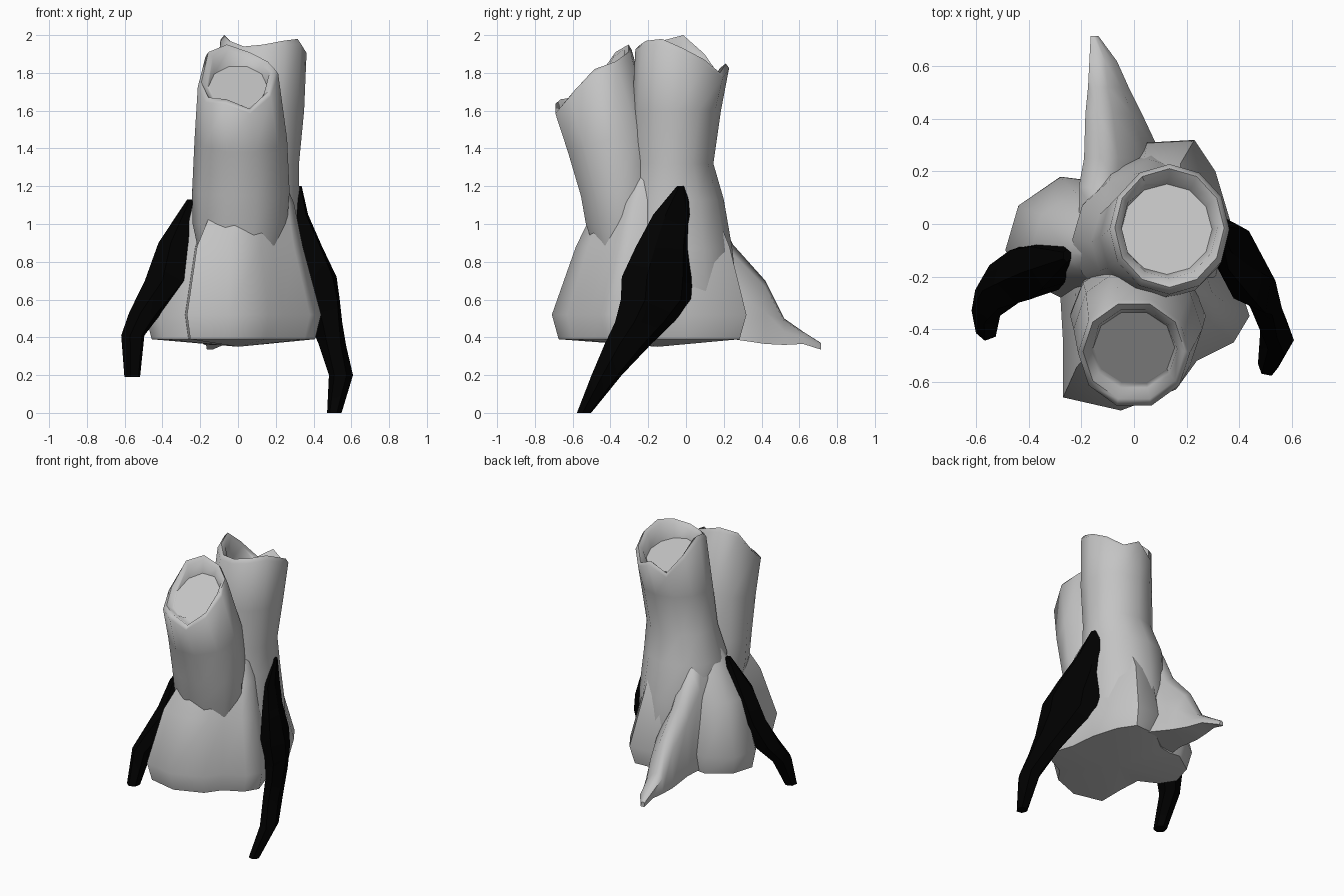
import bpy, bmesh, math
from mathutils import Vector

if "Cube" in bpy.data.objects:
    bpy.data.objects.remove(bpy.data.objects["Cube"], do_unlink=True)


def material(name, rgb):
    m = bpy.data.materials.new(name)
    m.use_nodes = True
    col = (*rgb, 1.0)
    m.diffuse_color = col
    m.node_tree.nodes["Principled BSDF"].inputs["Base Color"].default_value = col
    return m


BARK = material("grey bark", (0.55, 0.55, 0.55))
BLACK = material("black root", (0.0, 0.0, 0.0))


def loft(name, rings, mat, tip=None, angle=40):
    """Skin a list of equal-length rings, capping both ends."""
    bm = bmesh.new()
    loops = [[bm.verts.new(p) for p in r] for r in rings]
    n = len(loops[0])
    for a, b in zip(loops, loops[1:]):
        for i in range(n):
            j = (i + 1) % n
            bm.faces.new((a[i], a[j], b[j], b[i]))
    if tip:
        v = bm.verts.new(tip)
        for i in range(n):
            bm.faces.new((loops[0][(i + 1) % n], loops[0][i], v))
    else:
        bm.faces.new(loops[0][::-1])
    bm.faces.new(loops[-1])
    bmesh.ops.recalc_face_normals(bm, faces=bm.faces)
    me = bpy.data.meshes.new(name)
    bm.to_mesh(me)
    bm.free()
    me.materials.append(mat)
    ob = bpy.data.objects.new(name, me)
    bpy.context.collection.objects.link(ob)
    bpy.ops.object.select_all(action="DESELECT")
    ob.select_set(True)
    bpy.context.view_layer.objects.active = ob
    bpy.ops.object.shade_smooth_by_angle(angle=math.radians(angle))
    for p in ob.data.polygons:  # caps stay flat
        if len(p.vertices) > 4:
            p.use_smooth = False


def ring(cx, cy, z, rx, ry, slope=0.0, n=12):
    """Horizontal ellipse, tilted along y."""
    pts = []
    for i in range(n):
        a = math.tau * i / n
        dy = ry * math.sin(a)
        pts.append(Vector((cx + rx * math.cos(a), cy + dy, z + slope * dy)))
    return pts


def jagged(cx, cy, rx, ry, heights, drop=0.0):
    """Ellipse whose points follow a list of heights."""
    pts = ring(cx, cy, 0, rx, ry, n=len(heights))
    for p, h in zip(pts, heights):
        p.z = h - drop
    return pts


def slab_ring(cx, cy, z, length, width, angle, n=6):
    """Horizontal flattened ellipse with its long axis turned by an angle."""
    c, s = math.cos(math.radians(angle)), math.sin(math.radians(angle))
    pts = []
    for i in range(n):
        a = math.tau * i / n
        u, v = length * math.cos(a), width * 1.1 * math.sin(a)
        pts.append((cx + u * c - v * s, cy + u * s + v * c, z))
    return pts


# Flared, lobed stump base
OUTLINE = [(-.27, -.66), (-.05, -.71), (.16, -.63), (.24, -.52), (.38, -.45),
           (.44, -.35), (.39, -.2), (.37, 0), (.31, .2), (.23, .32), (.05, .31),
           (-.1, .19), (-.2, .17), (-.28, .18), (-.44, .07), (-.49, -.1),
           (-.42, -.21), (-.28, -.28), (-.27, -.45)]


def base_ring(cx, cy, z, s):
    return [(cx + (x + .02) * s, cy + (y + .2) * s, z) for x, y in OUTLINE]


loft("stump_base", [base_ring(-.02, -.2, .39, .93), base_ring(-.02, -.2, .52, 1),
                    base_ring(-.02, -.18, .88, .79), base_ring(.025, -.17, 1.11, .59),
                    base_ring(.05, -.15, 1.3, .36)], BARK, tip=(0, -.15, .35), angle=50)

# Tall back trunk, flaring into the base, with a jagged hollow top
BACK_JAG = [1.93, 1.87, 1.80, 1.85, 1.78, 1.9, 2.0, 1.97, 1.94, 1.95, 1.97, 1.98]
loft("back_trunk", [
    ring(.08, -.06, .45, .24, .3),
    ring(.07, -.06, .6, .275, .335),
    ring(.06, -.06, .87, .285, .305),
    ring(.045, -.06, 1.13, .28, .26),
    ring(.08, -.07, 1.32, .243, .215),
    ring(.11, -.05, 1.6, .24, .235),
    jagged(.135, -.02, .228, .248, BACK_JAG, .025),
    jagged(.135, -.015, .208, .226, BACK_JAG),
    jagged(.135, -.015, .182, .194, BACK_JAG, .025),
    ring(.125, -.02, 1.81, .172, .172, slope=-.3)], BARK, angle=75)

# Shorter front trunk, leaning forward with a slanted, broken hollow top
FRONT_JAG = [1.82, 1.86, 1.91, 1.95, 1.91, 1.75, 1.67, 1.66, 1.61, 1.7]
loft("front_trunk", [
    ring(.01, -.31, .72, .19, .13, n=10),
    ring(.01, -.335, 1.0, .25, .205, n=10),
    ring(.015, -.35, 1.17, .258, .217, .1, n=10),
    ring(.015, -.4, 1.45, .245, .237, .3, n=10),
    jagged(0, -.49, .213, .212, FRONT_JAG, .025),
    jagged(0, -.485, .194, .19, FRONT_JAG),
    jagged(0, -.475, .165, .155, FRONT_JAG, .025),
    ring(0, -.47, 1.73, .155, .14, .78, n=10)], BARK, angle=75)

# Ridged back root: left x, ridge right x, foot right x, bottom z, top z, y
TAIL = [(-.21, -.06, .04, .42, 1.2, .02), (-.21, -.06, .09, .4, 1.11, .14),
        (-.19, -.06, .11, .39, .89, .25), (-.185, -.08, .03, .365, .7, .42),
        (-.175, -.1, -.02, .36, .5, .52), (-.17, -.11, -.065, .365, .43, .62),
        (-.165, -.145, -.135, .335, .37, .715)]


def tail_ring(left, ridge, foot, low, top, y):
    mid = (low + top) / 2
    return [(left, y, low), (foot, y, low), (.35 * ridge + .65 * foot, y, mid),
            (ridge, y, top - .1 * (top - low)), ((left + ridge) / 2, y, top),
            (left, y, mid + .3 * (top - low))]


loft("back_root", [tail_ring(*t) for t in TAIL], BARK, angle=60)

# Black arm roots: centre, height, half length, half width, turn
LEFT = [(.325, -.03, 1.2, .02, .01, 110), (.32, -.065, 1.05, .115, .035, 110),
        (.355, -.115, .88, .17, .06, 118), (.4, -.15, .72, .215, .085, 118),
        (.425, -.155, .6, .215, .075, 118), (.465, -.22, .48, .17, .06, 114),
        (.5, -.31, .36, .13, .055, 110), (.545, -.42, .2, .085, .055, 110),
        (.51, -.54, 0, .04, .035, 110)]
RIGHT = [(-.255, -.12, 1.13, .025, .015, 90), (-.33, -.155, .9, .1, .085, 75),
         (-.38, -.175, .7, .115, .11, 80), (-.49, -.225, .53, .1, .08, 75),
         (-.557, -.3, .41, .08, .058, 80), (-.56, -.4, .19, .045, .04, 80)]
for name, rows in (("left_arm_root", LEFT), ("right_arm_root", RIGHT)):
    loft(name, [slab_ring(*r) for r in rows], BLACK, angle=30)
